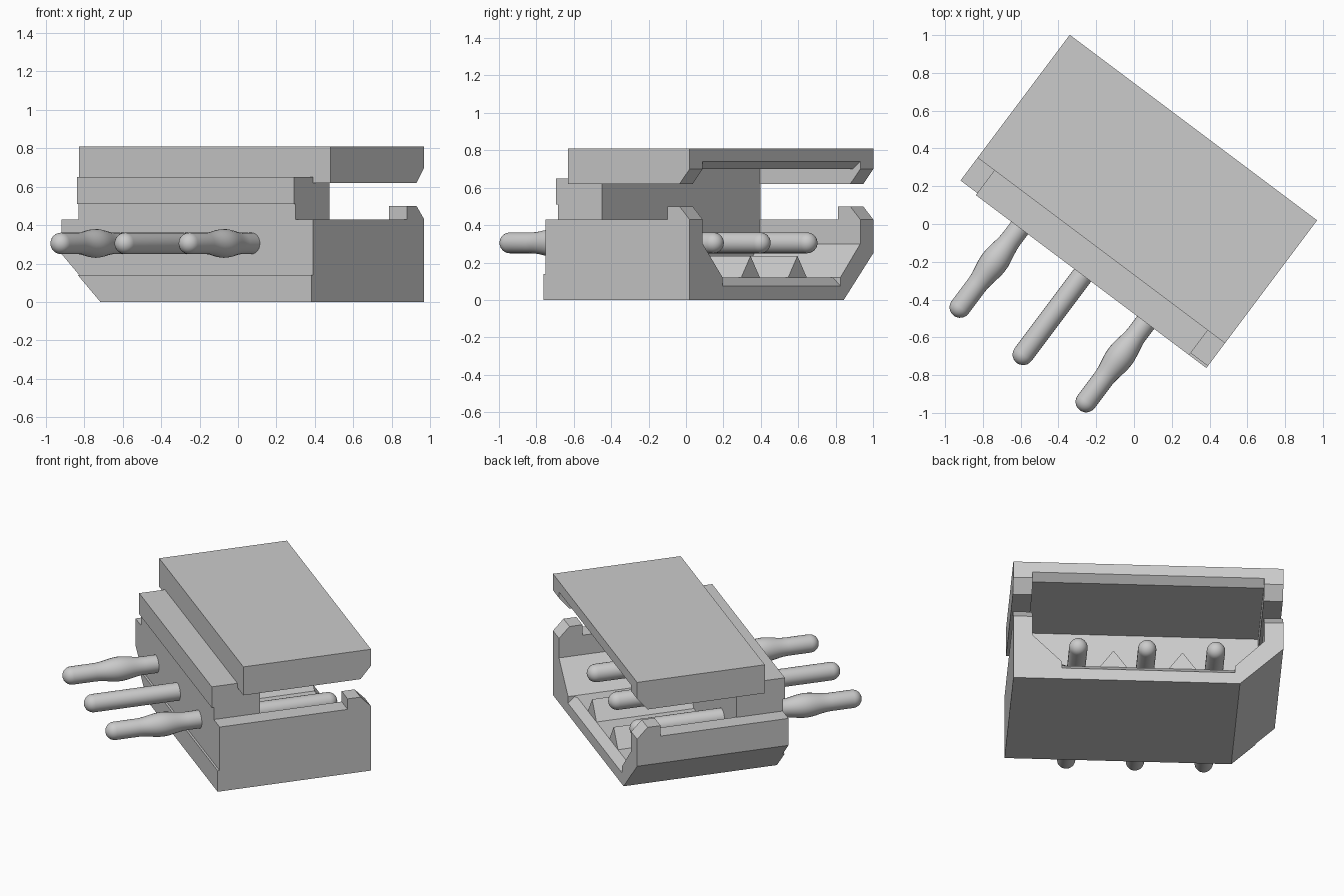
import bpy, bmesh, math
from mathutils import Matrix, Vector

if "Cube" in bpy.data.objects:
    bpy.data.objects.remove(bpy.data.objects["Cube"])

# Everything is drawn in a local frame (u = width, v = pin direction), turned about z
TURN = Matrix.Rotation(-math.atan2(0.6, 0.8), 4, 'Z')
MID = -0.055                    # centre of the width
U0, U1 = -0.873, 0.764          # outer width
I0, I1 = -0.757, 0.647          # inner width
BACK, MOUTH = -0.073, 0.597     # cavity end and mouth


def finish(name, bm):
    bmesh.ops.recalc_face_normals(bm, faces=bm.faces)
    bm.transform(TURN)
    mesh = bpy.data.meshes.new(name)
    bm.to_mesh(mesh)
    bm.free()
    ob = bpy.data.objects.new(name, mesh)
    bpy.context.collection.objects.link(ob)
    return ob


def prism(name, pts, lo, hi, along):
    """Extrude a (u, z) profile along v, or a (v, z) profile along u."""
    bm = bmesh.new()
    place = (lambda p: (p[0], lo, p[1])) if along == 'v' else (lambda p: (lo, p[0], p[1]))
    face = bm.faces.new([bm.verts.new(place(p)) for p in pts])
    new = bmesh.ops.extrude_face_region(bm, geom=[face])['geom']
    d = hi - lo
    step = Vector((0, d, 0)) if along == 'v' else Vector((d, 0, 0))
    bmesh.ops.translate(bm, vec=step, verts=[g for g in new if isinstance(g, bmesh.types.BMVert)])
    return finish(name, bm)


def rect(a0, a1, z0, z1):
    return [(a0, z0), (a1, z0), (a1, z1), (a0, z1)]


def cut(ob, *cutters):
    for c in cutters:
        m = ob.modifiers.new("cut", 'BOOLEAN')
        m.operation, m.solver, m.object = 'DIFFERENCE', 'EXACT', c
    bpy.context.view_layer.update()
    mesh = bpy.data.meshes.new_from_object(ob.evaluated_get(bpy.context.evaluated_depsgraph_get()))
    ob.modifiers.clear()
    ob.data = mesh
    for c in cutters:
        bpy.data.objects.remove(c)


# Lower housing: trough with one chamfered outer corner
lower = prism("lower_housing", [(U0, 0.25), (-0.61, 0), (U1, 0), (U1, 0.43), (U0, 0.43)],
              -0.38, MOUTH, 'v')
cut(lower,
    prism("cavity", [(I0, 0.30), (MID - 0.525, 0.12), (MID + 0.525, 0.12), (I1, 0.30),
                     (I1, 0.6), (I0, 0.6)], BACK, 0.8, 'v'),
    prism("floor_lead_in", [(0.547, 0.12), (MOUTH, 0.075), (0.7, 0.075), (0.7, 0.2), (0.547, 0.2)],
          MID - 0.525, MID + 0.525, 'u'),
    prism("front_recess", rect(-0.5, -0.367, 0.14, 0.6), -1, 1, 'u'))

# Latch bumps on top of both side walls
for side, a, b in (("left", U0, I0), ("right", I1, U1)):
    prism("latch_bump_" + side, [(0.448, 0.43), (0.448, 0.50), (0.53, 0.50), (MOUTH, 0.43)], a, b, 'u')

# Neck wall joining the lower and upper housing
prism("neck_wall", [(-0.367, 0.43), (-0.367, 0.51), (-0.38, 0.51), (-0.38, 0.65),
                    (BACK, 0.65), (BACK, 0.43)], -0.762, 0.65, 'u')

# Upper plate with hollow underside
upper = prism("upper_plate", [(-0.216, 0.62), (0.53, 0.62), (MOUTH, 0.70), (MOUTH, 0.81),
                              (-0.216, 0.81)], U0, U1, 'u')
cut(upper,
    prism("roof_cavity", [(BACK, 0.5), (0.8, 0.5), (0.8, 0.74), (MOUTH, 0.74), (0.547, 0.70),
                          (BACK, 0.70)], I0, I1, 'u'))

# Triangular floor ridges between the pins
for i, s in enumerate((-1, 1)):
    u = MID + s * 0.209
    prism(f"floor_ridge_{i + 1}", [(u - 0.083, 0.12), (u + 0.083, 0.12), (u, 0.235)],
          BACK, 0.547, 'v')


# Round pins, the outer two swollen halfway along the tail
def pin(name, u, swell):
    r, tail, tip, n = 0.056, -0.905, 0.455, 24
    prof = [(tail - r * math.cos(a), r * math.sin(a)) for a in (i * math.pi / 12 for i in range(1, 7))]
    if swell:
        for i in range(13):
            t = i / 12
            prof.append((-0.76 + 0.31 * t, r + 0.019 * math.sin(math.pi * t) ** 2))
    prof += [(tip + r * math.sin(a), r * math.cos(a)) for a in (i * math.pi / 12 for i in range(6))]
    bm = bmesh.new()
    rings = [[bm.verts.new((u + q * math.cos(2 * math.pi * k / n), v,
                            0.305 + q * math.sin(2 * math.pi * k / n))) for k in range(n)]
             for v, q in prof]
    for a, b in zip(rings, rings[1:]):
        for k in range(n):
            bm.faces.new((a[k], a[k - 1], b[k - 1], b[k]))
    for ring, v in ((rings[0], tail - r), (rings[-1], tip + r)):
        c = bm.verts.new((u, v, 0.305))
        for k in range(n):
            bm.faces.new((ring[k], ring[k - 1], c))
    for f in bm.faces:
        f.smooth = True
    finish(name, bm)


for i in range(3):
    pin(f"pin_{i + 1}", MID + (i - 1) * 0.417, i != 1)
